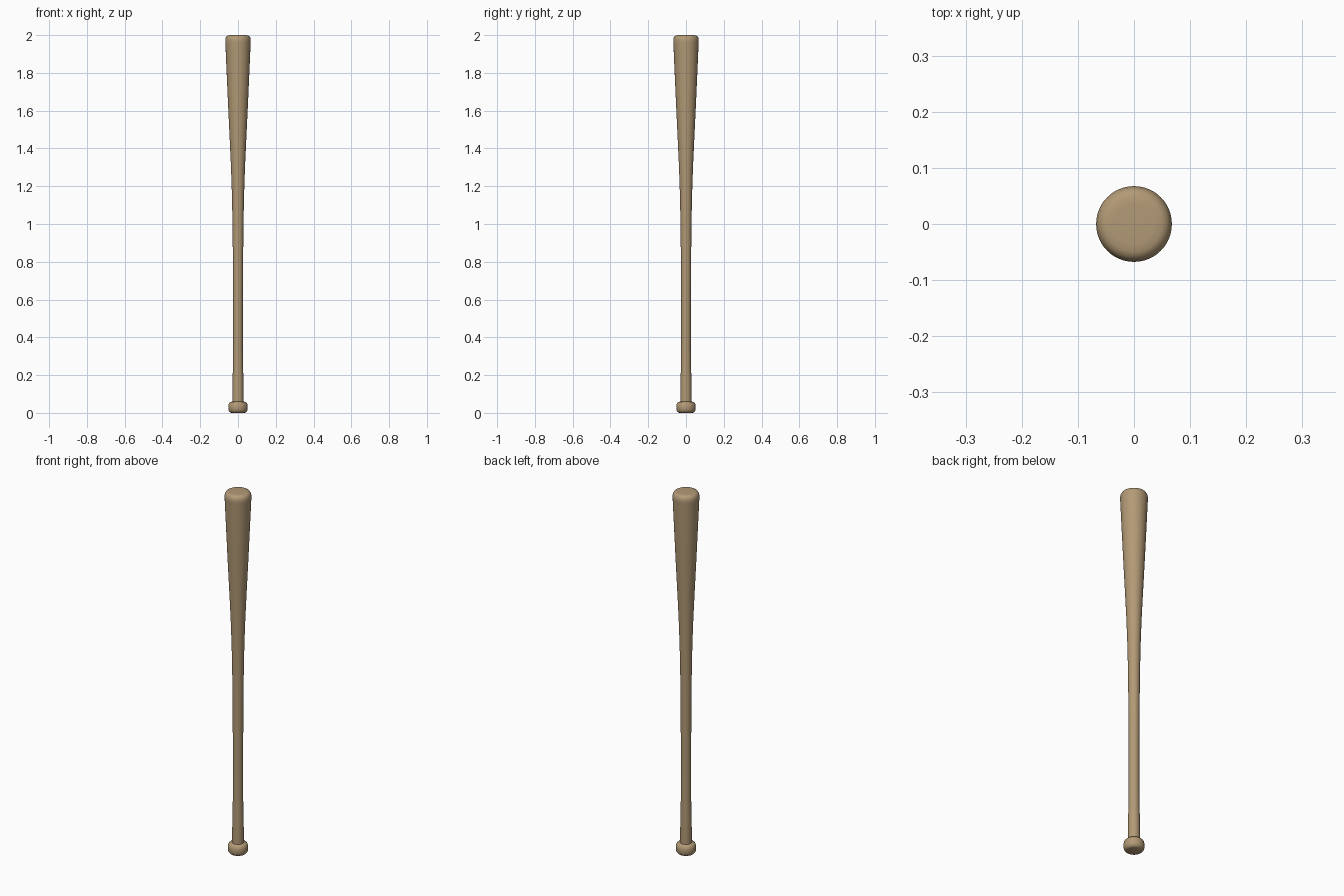
import bpy, bmesh, math

if "Cube" in bpy.data.objects:
    bpy.data.objects.remove(bpy.data.objects["Cube"])

wood = bpy.data.materials.new("tan wood")
wood.diffuse_color = (0.445, 0.32, 0.18, 1)
wood.use_nodes = True
wood.node_tree.nodes["Principled BSDF"].inputs["Base Color"].default_value = wood.diffuse_color

SEGMENTS = 48


def lathe(name, profile):
    """Revolve (radius, height) points around z and cap both ends."""
    bm = bmesh.new()
    rings = []
    for r, z in profile:
        rings.append([bm.verts.new((r * math.cos(a), r * math.sin(a), z))
                      for a in (2 * math.pi * i / SEGMENTS for i in range(SEGMENTS))])
    for low, high in zip(rings, rings[1:]):
        for i in range(SEGMENTS):
            j = (i + 1) % SEGMENTS
            bm.faces.new((low[i], low[j], high[j], high[i]))
    bm.faces.new(rings[0][::-1])
    bm.faces.new(rings[-1])
    mesh = bpy.data.meshes.new(name)
    bm.to_mesh(mesh)
    bm.free()
    mesh.materials.append(wood)
    obj = bpy.data.objects.new(name, mesh)
    bpy.context.collection.objects.link(obj)
    bpy.context.view_layer.objects.active = obj
    obj.select_set(True)
    bpy.ops.object.shade_smooth_by_angle(angle=math.radians(50))
    obj.select_set(False)
    return obj


# One turned piece: knob, slim grip, taper, rounded barrel end
lathe("bat", [
    (0.034, 0.0), (0.042, 0.003), (0.048, 0.010), (0.051, 0.020),    # knob
    (0.051, 0.038), (0.048, 0.050), (0.042, 0.057), (0.029, 0.060),
    (0.029, 0.12), (0.0285, 0.19), (0.0265, 0.25), (0.026, 0.35),    # grip
    (0.026, 0.60), (0.027, 0.80), (0.029, 1.00), (0.032, 1.15),
    (0.037, 1.30), (0.043, 1.43), (0.052, 1.62), (0.060, 1.80),      # barrel
    (0.067, 1.96), (0.0675, 1.974), (0.065, 1.986), (0.059, 1.995),  # rounded end
    (0.050, 1.999), (0.036, 2.0),
])
